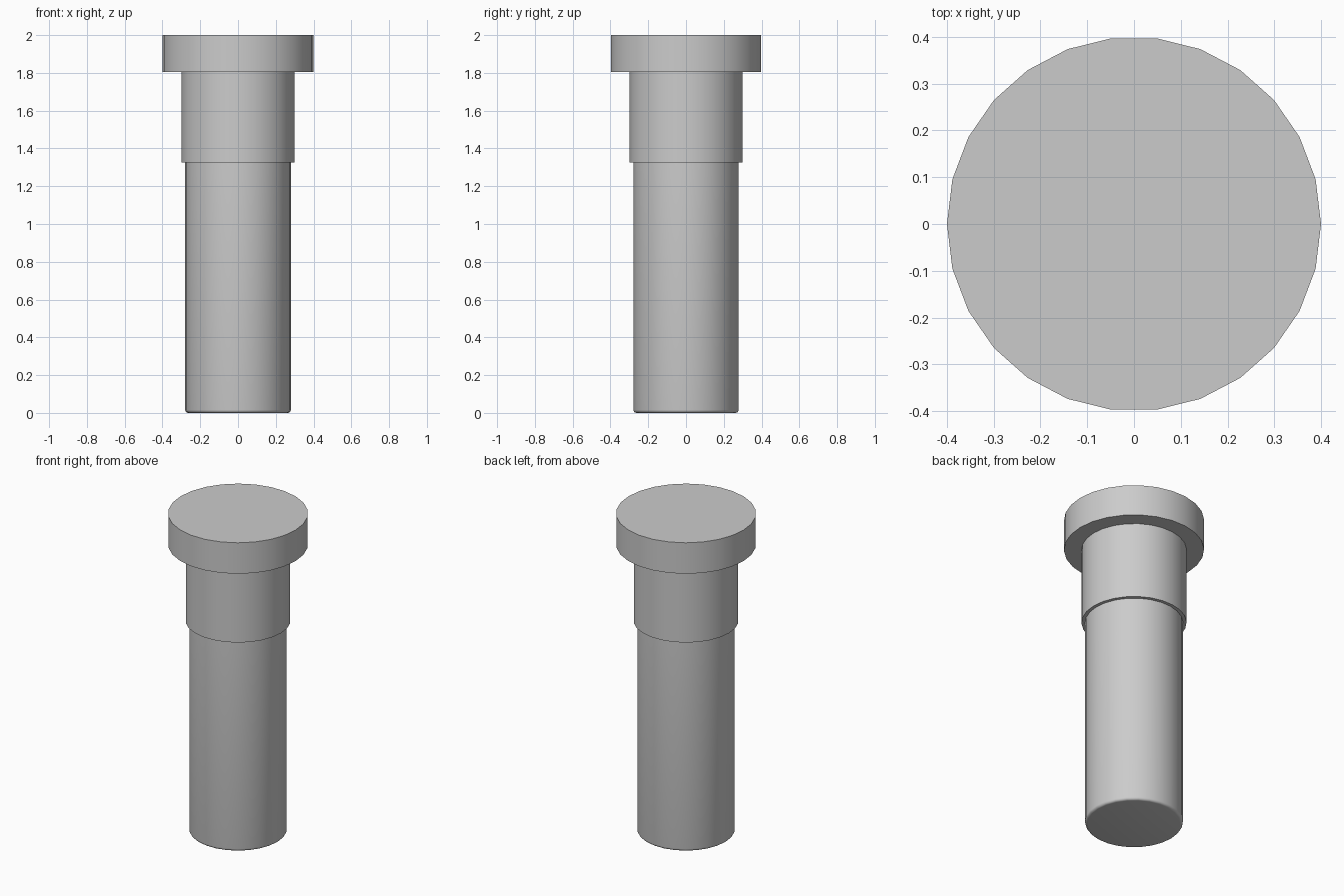
import bpy
import bmesh
import math

SIDES = 26

cube = bpy.data.objects.get("Cube")
if cube:
    bpy.data.objects.remove(cube, do_unlink=True)

steel = bpy.data.materials.new("grey_steel")
steel.use_nodes = True
steel.diffuse_color = (0.6, 0.6, 0.6, 1)
steel.node_tree.nodes["Principled BSDF"].inputs["Base Color"].default_value = (0.6, 0.6, 0.6, 1)


def lathe(name, profile):
    """Turn a (radius, height) profile around z and cap both ends."""
    bm = bmesh.new()
    rings = []
    for radius, z in profile:
        angles = [2 * math.pi * i / SIDES for i in range(SIDES)]
        rings.append([bm.verts.new((radius * math.cos(a), radius * math.sin(a), z)) for a in angles])
    for low, high in zip(rings, rings[1:]):
        for i in range(SIDES):
            j = (i + 1) % SIDES
            bm.faces.new((low[i], low[j], high[j], high[i]))
    bm.faces.new(rings[0][::-1])
    bm.faces.new(rings[-1])
    mesh = bpy.data.meshes.new(name)
    bm.to_mesh(mesh)
    bm.free()
    mesh.materials.append(steel)
    obj = bpy.data.objects.new(name, mesh)
    bpy.context.collection.objects.link(obj)
    bpy.ops.object.select_all(action="DESELECT")
    obj.select_set(True)
    bpy.context.view_layer.objects.active = obj
    bpy.ops.object.shade_smooth_by_angle(angle=math.radians(40))
    return obj


# Stepped pin: shank with a rounded foot, collar and wide head, in one skin
fillet = 0.016
foot = [(0.28 - fillet + fillet * math.sin(a), fillet - fillet * math.cos(a))
        for a in (math.pi / 2 * k / 4 for k in range(5))]
lathe("stepped_pin", foot + [(0.28, 1.325), (0.3, 1.325), (0.3, 1.805),
                             (0.4, 1.805), (0.4, 2.0)])
